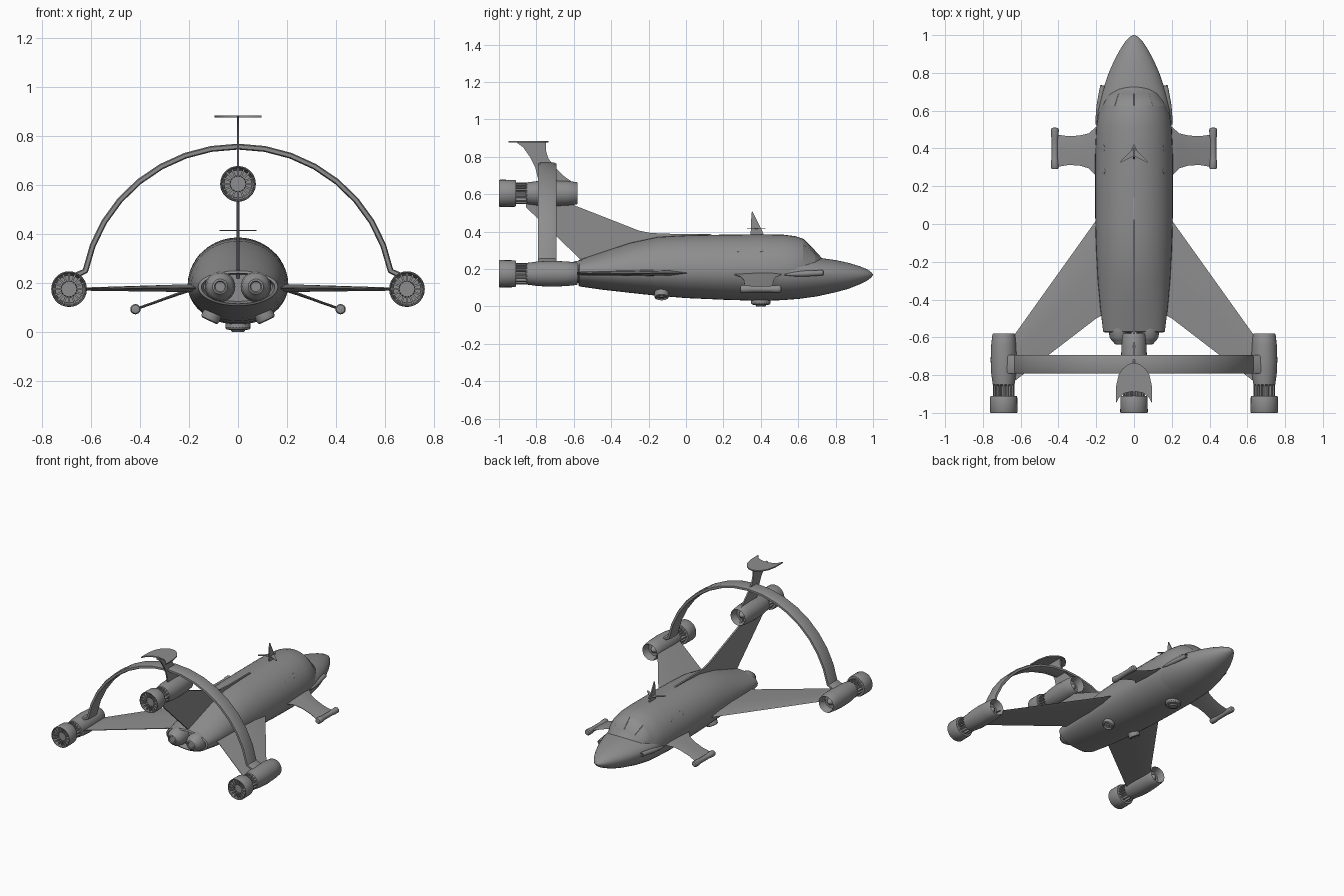
import bpy, bmesh, math
from mathutils import Vector, Matrix

if "Cube" in bpy.data.objects:
    bpy.data.objects.remove(bpy.data.objects["Cube"])

grey = bpy.data.materials.new("dark_grey")
grey.diffuse_color = (.27, .27, .27, 1)
grey.use_nodes = True
grey.node_tree.nodes["Principled BSDF"].inputs["Base Color"].default_value = grey.diffuse_color


def finish(name, bm, mirror=False):
    bmesh.ops.recalc_face_normals(bm, faces=bm.faces[:])
    me = bpy.data.meshes.new(name)
    bm.to_mesh(me)
    bm.free()
    me.materials.append(grey)
    ob = bpy.data.objects.new(name, me)
    bpy.context.collection.objects.link(ob)
    if mirror:
        ob.modifiers.new("mirror", 'MIRROR')
    return ob


def skin(bm, rings, caps=True):
    """Bridge a list of closed point rings; returns side faces per band."""
    vs = [[bm.verts.new(p) for p in r] for r in rings]
    n, bands = len(vs[0]), []
    for a, b in zip(vs, vs[1:]):
        bands.append([bm.faces.new((a[i], a[(i + 1) % n], b[(i + 1) % n], b[i])) for i in range(n)])
    if caps:
        bm.faces.new(vs[0])
        bm.faces.new(vs[-1])
    return bands


def hull_ring(y, w, zm, zt, zb, n=40):
    """Egg section: half-width, mid, top and bottom heights."""
    pts = []
    for i in range(n):
        a = 2 * math.pi * i / n
        s = math.sin(a)
        pts.append((w * math.cos(a), y, zm + s * ((zt - zm) if s > 0 else (zm - zb))))
    return pts


def lathe(name, profile, matrix, seg=28, mirror=False):
    """Turn (along, radius) points about the local y axis."""
    bm = bmesh.new()
    rings = [[(max(r, .0004) * math.cos(2 * math.pi * i / seg), y,
               max(r, .0004) * math.sin(2 * math.pi * i / seg)) for i in range(seg)] for y, r in profile]
    skin(bm, rings)
    bm.transform(matrix)
    return finish(name, bm, mirror)


def aim(pos, d):
    return Matrix.Translation(pos) @ Vector(d).to_track_quat('Y', 'Z').to_matrix().to_4x4()


def blade(name, sections):
    """Lens-section wing from (x, y front, y rear, z, thickness), mirrored."""
    bm = bmesh.new()
    rings = []
    for x, f, r, z, t in sections:
        c = r - f
        rings.append([(x, f, z), (x, f + .2 * c, z + t * .4), (x, f + .5 * c, z + t / 2), (x, r, z + .002),
                      (x, r, z - .002), (x, f + .5 * c, z - t / 2), (x, f + .2 * c, z - t * .4)])
    skin(bm, rings)
    return finish(name, bm, True)


def plate(name, pts, t, axis):
    """Flat outline extruded by t along x (y,z points) or z (x,y points at height axis)."""
    bm = bmesh.new()
    if axis == 'x':
        rings = [[(s * t / 2, a, b) for a, b in pts] for s in (-1, 1)]
    else:
        rings = [[(a, b, axis + s * t / 2) for a, b in pts] for s in (-1, 1)]
    skin(bm, rings)
    return finish(name, bm)


# Main fuselage with the cabin front sloping into the nose
cabin = [(-.53, .14, .185, .235, .125), (-.575, .15, .185, .24, .115), (-.57, .163, .185, .25, .107),
         (-.45, .178, .185, .29, .09), (-.3, .192, .187, .34, .073), (-.15, .2, .19, .372, .057),
         (0, .205, .19, .38, .045), (.2, .206, .19, .384, .036), (.4, .205, .19, .386, .03),
         (.52, .199, .19, .384, .034), (.585, .188, .19, .376, .04), (.625, .172, .19, .362, .05),
         (.69, .135, .19, .298, .08), (.715, .11, .19, .272, .1), (.74, .06, .19, .24, .14)]
bm = bmesh.new()
bands = skin(bm, [hull_ring(*s) for s in cabin])
# Windscreen panes sunk slightly into the sloped band
for i in range(2, 18, 4):
    bmesh.ops.inset_region(bm, faces=bands[11][i:i + 4], thickness=.003, depth=-.0015)
finish("fuselage", bm)

# Nose shell
nose = [(.35, .19, .18, .29, .036), (.5, .198, .18, .285, .034), (.6, .191, .178, .275, .04),
        (.7, .168, .175, .262, .054), (.8, .134, .172, .248, .076), (.87, .103, .17, .233, .095),
        (.93, .07, .17, .215, .119), (.97, .043, .17, .198, .139), (.99, .023, .17, .184, .154),
        (1, .003, .17, .172, .168)]
bm = bmesh.new()
skin(bm, [hull_ring(*s) for s in nose])
finish("nose", bm)

# Cabin side windows, nearly flush
for i, y in enumerate((.28, .4)):
    lathe(f"side_window_{i}", [(-.01, .018), (.0015, .018), (.002, .015), (.002, 0)],
          aim((.163, y, .306), (.8, 0, .6)), 16, True)

# Twin rear thrusters
lathe("rear_thruster", [(-.5, .06), (-.56, .062), (-.6, .056), (-.615, .046), (-.625, .036), (-.635, .031),
                        (-.637, .024), (-.632, .02), (-.632, 0)], Matrix.Translation((.073, 0, .185)), 28, True)

# Main wings and front canards
blade("wing", [(.1, .16, -.45, .18, .034), (.2, .02, -.5, .179, .032), (.65, -.61, -.845, .175, .012)])
blade("canard", [(.16, .55, .21, .18, .022), (.205, .51, .26, .17, .018), (.24, .48, .295, .157, .014),
                 (.29, .468, .31, .139, .012), (.35, .465, .312, .117, .011), (.42, .475, .3, .093, .011)])
lathe("canard_tip_pod", [(.29, .008), (.292, .017), (.3, .021), (.335, .02), (.35, .017), (.45, .017), (.465, .02),
                         (.5, .021), (.508, .016), (.51, .008)], Matrix.Translation((.419, 0, .093)), 16, True)

# Cheek tubes beside the cockpit
lathe("cheek_tube", [(-.1, .003), (-.06, .01), (0, .016), (.08, .015), (.108, .014), (.11, .012), (.108, .01),
                     (.1, .009), (.1, 0)], aim((.183, .625, .175), (-.17, 1, .05)), 18, True)


# Ribbed jet engines
def engine(name, x, z):
    m = Matrix.Translation((x, 0, z))
    mir = x > 0
    lathe(name + "_nacelle", [(-.6, 0), (-.615, .016), (-.635, .026), (-.635, .047), (-.585, .052), (-.579, .056),
                              (-.585, .06), (-.64, .066), (-.72, .069), (-.79, .066), (-.85, .058), (-.856, .05),
                              (-.858, .034), (-.93, .034), (-.975, .031), (-.975, 0)], m, 28, mir)
    lathe(name + "_nozzle", [(-.91, .056), (-.91, .069), (-.918, .072), (-.995, .073), (-1, .07), (-.998, .066),
                             (-.92, .058), (-.91, .056)], m, 28, mir)
    bm = bmesh.new()
    for i in range(16):
        rot = m @ Matrix.Rotation(i * math.pi / 8, 4, 'Y')
        for r, y, w, d in ((.044, -.89, .026, .09), (.048, -.952, .034, .075)):
            bmesh.ops.create_cube(bm, size=1, matrix=rot @ Matrix.Translation((r, y, 0))
                                  @ Matrix.Diagonal((w, d, .008, 1)))
    finish(name + "_ribs", bm, mir)


engine("wing_engine", .69, .175)
engine("tail_engine", 0, .605)

# Arch ribbon joining the wing engines over the tail
path = [(.675, .225)]
for i in range(17):
    a = math.radians(11 + 158 * i / 16)
    path.append((.635 * math.cos(a), .13 + .627 * math.sin(a)))
path.append((-.675, .225))
rings = []
for i, p in enumerate(path):
    d = Vector(path[min(i + 1, 18)]) - Vector(path[max(i - 1, 0)])
    nx, nz = Vector((d.y, -d.x)).normalized() * .012
    rings.append([(p[0] + s * nx, y, p[1] + s * nz)
                  for s, y in ((.6, -.693), (1, -.705), (1, -.78), (.6, -.792),
                               (-.6, -.792), (-1, -.78), (-1, -.705), (-.6, -.693))])
bm = bmesh.new()
skin(bm, rings)
finish("arch", bm)

# Tail fin below the engine, curved fin above it and its crescent top plate
plate("tail_fin", [(.15, .375), (.13, .387), (-.1, .389), (-.19, .393), (-.25, .405), (-.6, .542), (-.62, .58),
                   (-.86, .58), (-.855, .53), (-.5, .19), (-.3, .2), (-.1, .3)], .012, 'x')
plate("upper_fin", [(-.6, .66), (-.65, .695), (-.7, .745), (-.735, .79), (-.748, .83), (-.75, .88),
                    (-.91, .88), (-.87, .85), (-.835, .8), (-.805, .74), (-.785, .66)], .01, 'x')
half = [(.03, -.742), (.06, -.766), (.082, -.8), (.095, -.86), (.096, -.95), (.08, -.92), (.05, -.895)]
plate("tail_plate", [(0, -.735)] + half + [(0, -.885)] + [(-x, y) for x, y in reversed(half)], .008, .88)

# Roof antenna with swept crossbar
plate("antenna", [(.42, .375), (.4, .42), (.375, .47), (.355, .51), (.35, .5), (.345, .375)], .008, 'x')
plate("antenna_crossbar", [(0, .425), (.018, .385), (.075, .33), (.07, .325), (0, .36),
                           (-.07, .325), (-.075, .33), (-.018, .385)], .004, .415)

# Belly thrusters
disc = [(-.03, .036), (.004, .04), (.014, .037), (.018, .03), (.01, .024), (.01, .012), (.016, .008), (.016, 0)]
lathe("side_belly_thruster", disc, aim((.11, -.13, .062), (.42, 0, -.9)), 24, True)
lathe("belly_pod", [(-.03, .05), (.012, .052), (.02, .047), (.022, .03), (.03, .024), (.03, 0)],
      aim((0, .4, .03), (0, 0, -1)), 24)

# Smooth shading with crisp edges
bpy.ops.object.select_all(action='SELECT')
bpy.context.view_layer.objects.active = bpy.data.objects["fuselage"]
bpy.ops.object.shade_smooth_by_angle(angle=math.radians(32))
